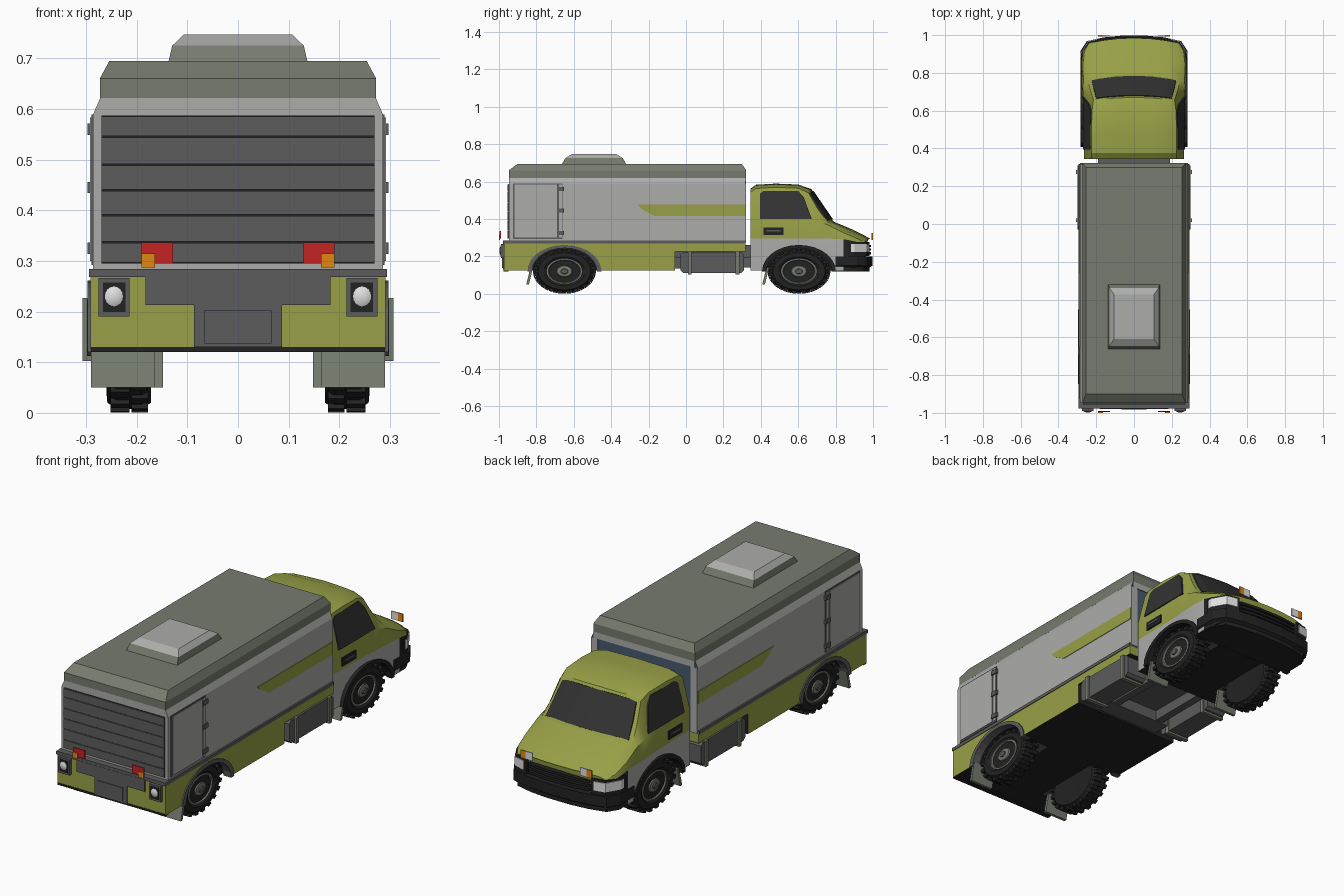
import bpy, bmesh, math

if "Cube" in bpy.data.objects:
    bpy.data.objects.remove(bpy.data.objects["Cube"])

def srgb(*c):
    return tuple(((v / 255 + .055) / 1.055) ** 2.4 for v in c) + (1,)

MATS = {}
for n, c in {"green": (152, 160, 70), "light_grey": (172, 172, 170), "olive_grey": (118, 123, 110),
             "dark_grey": (92, 92, 93), "black": (34, 34, 34), "glass": (50, 50, 50),
             "blue_grey": (70, 90, 110), "red": (195, 35, 35), "orange": (225, 135, 20),
             "white": (225, 225, 225)}.items():
    MATS[n] = bpy.data.materials.new(n)
    MATS[n].diffuse_color = srgb(*c)

def build(name, parts, mats, rule=None, mirror=False, smooth=None):
    """Each part is a list of rings (loops of points) joined into a closed solid."""
    bm = bmesh.new()
    for rings in parts:
        vs = [[bm.verts.new(p) for p in r] for r in rings]
        n = len(vs[0])
        for a, b in zip(vs, vs[1:]):
            for i in range(n):
                bm.faces.new((a[i], a[(i + 1) % n], b[(i + 1) % n], b[i]))
        bm.faces.new(vs[0])
        bm.faces.new(vs[-1])
    bmesh.ops.recalc_face_normals(bm, faces=bm.faces)
    if rule:
        bm.normal_update()
        for f in bm.faces:
            f.material_index = rule(f.calc_center_median(), f.normal)
    me = bpy.data.meshes.new(name)
    bm.to_mesh(me)
    bm.free()
    ob = bpy.data.objects.new(name, me)
    bpy.context.collection.objects.link(ob)
    for m in mats.split():
        me.materials.append(MATS[m])
    if mirror:
        ob.modifiers.new("mirror", 'MIRROR').use_mirror_merge = False
    if smooth:
        activate(ob)
        bpy.ops.object.shade_smooth_by_angle(angle=math.radians(smooth))
    return ob

def activate(ob):
    bpy.ops.object.select_all(action='DESELECT')
    ob.select_set(True)
    bpy.context.view_layer.objects.active = ob

def prism(axis, pts, a, b):
    put = {'x': lambda p, t: (t, p[0], p[1]), 'y': lambda p, t: (p[0], t, p[1]),
           'z': lambda p, t: (p[0], p[1], t)}[axis]
    return [[put(p, t) for p in pts] for t in (a, b)]

def block(x0, x1, y0, y1, z0, z1):
    return prism('z', [(x0, y0), (x1, y0), (x1, y1), (x0, y1)], z0, z1)

def box(name, dims, mat, mirror=False):
    return build(name, [block(*dims)], mat, mirror=mirror)

def wheel_pt(cy, x, r, a):          # wheels are stretched along y
    return (x, cy + 1.4 * r * math.cos(a), .12 + r * math.sin(a))

def ring(cy, x, r, n=28):
    return [wheel_pt(cy, x, r, 2 * math.pi * i / n) for i in range(n)]

def cut_arches(ob, cy, mats, black):
    parts = [[ring(cy, s * .13, .13), ring(cy, s * .4, .13)] for s in (-1, 1)]
    cutter = build("arch_cutter", parts, mats, lambda c, n: black)
    cutter.hide_render = True
    m = ob.modifiers.new("arches", 'BOOLEAN')
    m.operation, m.solver, m.object = 'DIFFERENCE', 'EXACT', cutter
    activate(ob)
    bpy.ops.object.modifier_apply(modifier=m.name)
    bpy.data.objects.remove(cutter)

REAR, FRONT = -.65, .604

# Cargo box, with blue front wall
wall = [(-.286, .275), (.286, .275), (.286, .59), (.272, .622), (-.272, .622), (-.286, .59)]
build("cargo_box", [prism('y', wall, -.947, .318)], "light_grey blue_grey",
      lambda c, n: 1 if n.y > .9 else 0)
build("box_front_frame", [block(s * .286, s * .25, .316, .322, .275, .59) for s in (-1, 1)]
      + [block(-.272, .272, .316, .322, .59, .62)], "light_grey")

# Roof and hatch
def rect(x, y0, y1, z):
    return [(-x, y0, z), (x, y0, z), (x, y1, z), (-x, y1, z)]
build("roof", [[rect(.273, -.947, .322, .62), rect(.273, -.947, .322, .66),
                rect(.254, -.9, .298, .695)]], "olive_grey")
build("roof_hatch", [[rect(.138, -.665, -.318, .69), rect(.13, -.645, -.338, .725),
                      rect(.107, -.61, -.372, .747)]], "olive_grey light_grey",
      lambda c, n: 1 if c.z > .73 else 0)

# Rear roller shutter
box("shutter_gaps", (-.27, .27, -.95, -.94, .295, .587), "black")
edges = [.295, .337, .39, .44, .49, .545, .587]
build("shutter_slats", [block(-.27, .27, -.955, -.945, a + .0015, b - .0015)
                        for a, b in zip(edges, edges[1:])], "dark_grey")

# Side doors with hinges, side stripes
box("side_door_border", (.28, .289, -.926, -.66, .292, .589), "dark_grey", True)
box("side_door_panel", (.28, .292, -.918, -.69, .3, .583), "light_grey", True)
box("side_door_post", (.28, .291, -.68, -.663, .3, .583), "light_grey", True)
build("door_hinges", [block(.28, .297, -.69, -.652, z - .011, z + .011)
                      for z in (.325, .445, .56)], "dark_grey", mirror=True)
build("side_stripe", [prism('x', [(-.26, .476), (-.235, .452), (-.17, .415), (.318, .415),
                                  (.318, .476)], .28, .289)], "green", mirror=True)

# Lower body with wheel arches and trim strip
skirt = [(-.973, .125), (-.06, .125), (-.06, .225), (.318, .225), (.318, .268), (-.973, .268)]
lower = build("lower_body", [prism('x', skirt, -.291, .291)], "green black",
              lambda c, n: 1 if n.z < -.5 or n.y > .5 and c.z < .22 else 0)
cut_arches(lower, REAR, "green black", 1)
box("trim_strip", (-.294, .294, -.978, .318, .268, .284), "dark_grey")
box("rear_bottom_edge", (-.29, .29, -.975, -.95, .12, .13), "black")
build("rear_plate", [block(-.183, .183, -.979, -.96, .213, .27),
                     block(-.087, .087, -.979, -.96, .13, .215)], "dark_grey")
box("rear_plate_panel", (-.066, .066, -.983, -.97, .137, .202), "dark_grey")

# Tail lamps
box("tail_lamp_frame", (.214, .275, -.99, -.96, .19, .266), "dark_grey", True)
box("tail_lamp_recess", (.222, .267, -.992, -.97, .199, .257), "black", True)
def lens_ring(y, r):
    return [(.245 + r * math.cos(i * math.pi / 8), y, .23 + 1.1 * r * math.sin(i * math.pi / 8))
            for i in range(16)]
build("tail_lamp_lens", [[lens_ring(-.985, .019), lens_ring(-.993, .018), lens_ring(-.998, .01)]],
      "white", mirror=True, smooth=50)

# Small marker lamps at both ends
box("rear_red_marker", (.128, .191, -.996, -.99, .295, .336), "red", True)
box("rear_orange_marker", (.164, .191, -1, -.994, .287, .315), "orange", True)
box("front_white_marker", (.128, .165, .993, .999, .287, .325), "white", True)
box("front_orange_marker", (.165, .191, .993, 1, .287, .325), "orange", True)

# Cab: cross-sections from back to nose
def bow(x, y):                      # nose and windscreen curve back towards the sides
    return y - .03 * min(max((y - .6) / .1, 0), 1) * (x / .25) ** 2

def section(y, xw, z1, xs, zs, xr, zt, zb=.125):
    d = min(.02, (zt - zs) * .4)
    half = [(xw, zb), (xw, z1), (xs, zs), (xr, zt - d), (.75 * xr, zt - .2 * d), (.4 * xr, zt - .1 * d)]
    full = half + [(0, zt)] + [(-x, z) for x, z in reversed(half)]
    return [(x, bow(x, y), z) for x, z in full]

stations = [(.345, .264, .295, .264, .39, .224, .562), (.375, .265, .295, .265, .39, .226, .583),
            (.48, .266, .295, .266, .39, .226, .589), (.6, .268, .295, .268, .39, .222, .584),
            (.67, .272, .295, .27, .39, .215, .56), (.73, .275, .295, .269, .387, .23, .4725),
            (.79, .277, .295, .268, .37, .245, .385), (.88, .279, .292, .27, .325, .246, .348),
            (.95, .27, .277, .262, .295, .237, .314), (.985, .242, .262, .237, .276, .212, .294, .14)]

def cab_rule(c, n):
    if n.z < -.5 or (c.z < .24 and (c.y > .86 or n.y > .7)):
        return 2
    return 1 if c.z < .24 else 0
cab = build("cab", [[section(*s) for s in stations]], "green light_grey black", cab_rule)
cut_arches(cab, FRONT, "green light_grey black", 2)
activate(cab)
bpy.ops.object.shade_smooth_by_angle(angle=math.radians(28))

# Windscreen plate following the cab curve
def screen_row(t, off):
    xr, row = .215 + .03 * t, []
    for u in (-.92, -.75, -.4, 0, .4, .75, .92):
        a = abs(u)
        dz = .004 * min(a / .75, 1) + .016 * max(0, (a - .75) / .25)
        x, y, z = u * xr, .67 + .12 * t, .56 - .175 * t - dz * (1 - .5 * t)
        row.append((x, bow(x, y) + .82 * off, z + .57 * off))
    return row
build("windscreen", [[screen_row(t, .004) + screen_row(t, -.004)[::-1] for t in (.07, .5, .93)]],
      "glass")

# Cab side windows and door handles
win = [(.395, .4), (.395, .535), (.415, .55), (.6, .55), (.63, .515), (.672, .4)]
build("side_window", [[[(.2685 - (z - .39) * .262 + o, y, z) for y, z in win]
                       for o in (-.004, .004)]], "glass", mirror=True)
box("door_handle", (.255, .273, .415, .52, .314, .354), "black", True)
box("door_handle_grip", (.26, .277, .43, .505, .332, .342), "dark_grey", True)

# Front bumper, grille and headlights
half = [(.284, .8), (.284, .915), (.25, .968), (.16, .988), (.07, .997)]
outline = half + [(-x, y) for x, y in reversed(half)]
build("front_bumper", [prism('z', [(x * .96, y - .015) for x, y in outline], .12, .14)
                       + prism('z', outline, .15, .2)], "black")
build("grille_slats", [prism('z', [(.165, .955), (.165, .978), (.07, .99), (-.07, .99), (-.165, .978),
                                   (-.165, .955)], z, z + .012) for z in (.21, .23, .25)], "black")
lamp = [(.25, .87), (.281, .868), (.28, .9), (.242, .965), (.175, .98), (.175, .95)]
build("headlight_frame", [prism('z', lamp, .203, .276)], "black", mirror=True)
build("headlight_lens", [prism('z', [(.25, .89), (.283, .882), (.283, .901), (.244, .969),
                                     (.188, .981), (.188, .95)], .222, .266)], "white", mirror=True)

# Wheels, arch flares and mud flaps
for label, cy, flare, fx in (("rear", REAR, "dark_grey", .297), ("front", FRONT, "black", .283)):
    tyre = [ring(cy, x, r) for x, r in ((.175, .06), (.172, .1), (.19, .112), (.24, .112),
                                        (.258, .1), (.26, .078), (.25, .066))]
    build(label + "_tyre", [tyre], "black", mirror=True, smooth=30)
    lugs = []
    for i in range(20):
        a = i * math.pi / 10
        for x0, x1, s in ((.178, .21, 0), (.214, .252, .157)):
            c = [(.1, a + s - .09), (.12, a + s - .07), (.12, a + s + .07), (.1, a + s + .09)]
            lugs.append([[wheel_pt(cy, x, r, b) for r, b in c] for x in (x0, x1)])
    build(label + "_tread_lugs", lugs, "black", mirror=True)
    rim = [ring(cy, x, r) for x, r in ((.2, .066), (.254, .069), (.256, .062), (.238, .053),
                                       (.244, .034), (.255, .028), (.258, .012))]
    build(label + "_rim", [rim], "olive_grey", mirror=True)
    build(label + "_hub", [[ring(cy, .25, .017, 10), ring(cy, .263, .013, 10)]], "dark_grey", mirror=True)
    arc = [[wheel_pt(cy, 0, r, math.pi * i / 14)[1:] for i in range(15)] for r in (.141, .124)]
    build(label + "_arch_flare", [prism('x', arc[0] + arc[1][::-1], .255, fx)], flare, mirror=True)

def flap(name, x0, x1, y):
    pts = [(y, .14), (y + .014, .14), (y - .008, .05), (y - .022, .05)]
    build(name, [prism('x', pts, x0, x1)], "olive_grey", mirror=True)
flap("rear_mud_flap", .165, .29, -.832)
flap("front_mud_flap", .148, .265, .43)

# Side tanks with brackets, chassis between body and cab
tank = [(-.03, .125), (-.015, .112), (.295, .112), (.31, .125), (.31, .21), (.295, .223),
        (-.015, .223), (-.03, .21)]
build("side_tank", [prism('x', tank, .19, .298)], "dark_grey", mirror=True)
build("tank_brackets", [block(.185, .307, y - .01, y + .01, .102, .227) for y in (.02, .275)],
      "olive_grey", mirror=True)
box("chassis_core", (-.19, .19, -.07, .37, .19, .26), "dark_grey")
build("chassis_rails", [block(s * .13 - .02, s * .13 + .02, -.07, .37, .14, .2) for s in (-1, 1)]
      + [block(-.18, .18, -.065, .03, .135, .2)], "dark_grey")

for m in bpy.data.materials:
    if m.users and not m.is_grease_pencil:
        m.use_nodes = True
        m.node_tree.nodes["Principled BSDF"].inputs["Base Color"].default_value = m.diffuse_color
